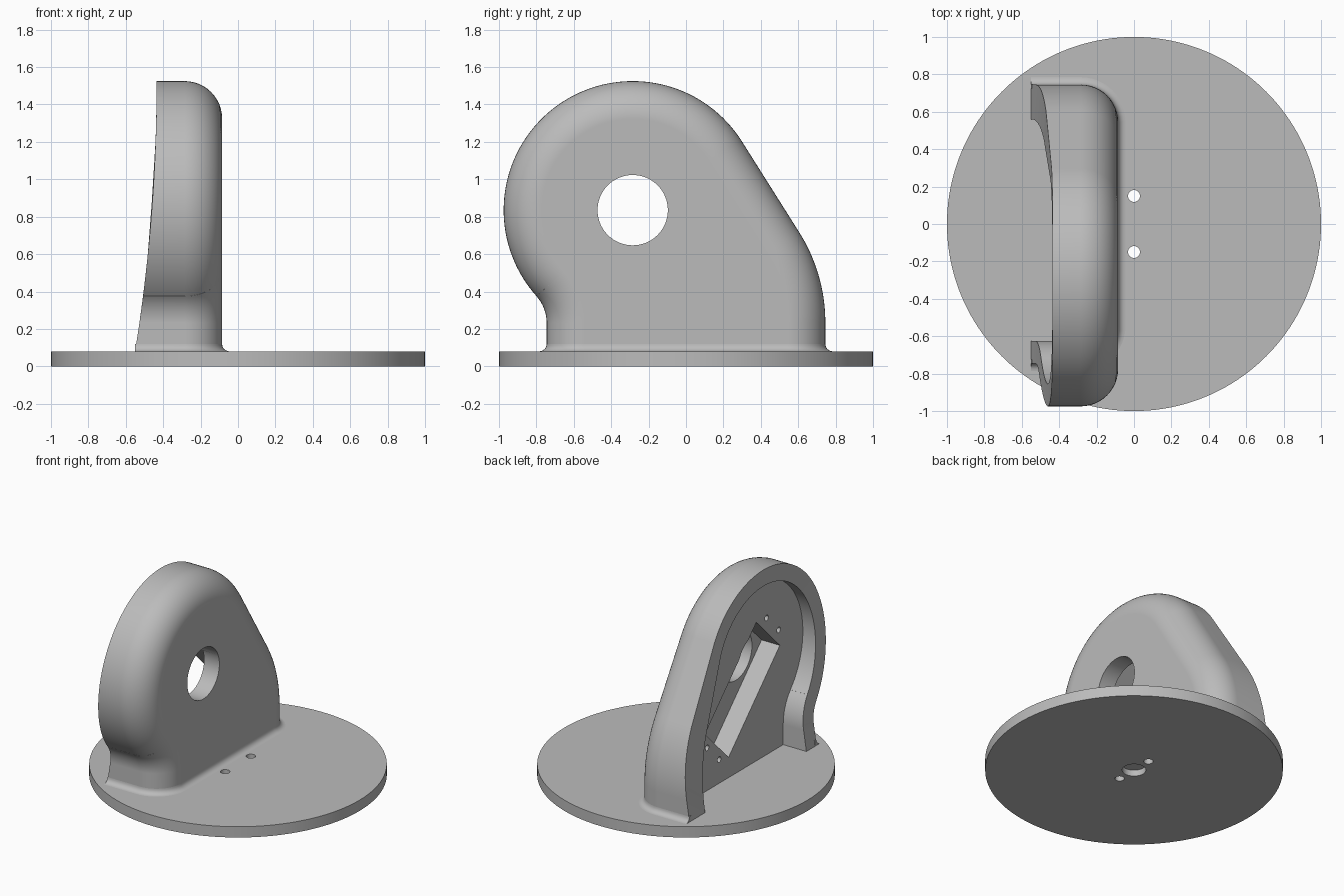
import bpy, bmesh, math
from math import sin, cos, radians, pi
from mathutils import Matrix, Vector

old = bpy.data.objects.get("Cube")
if old:
    bpy.data.objects.remove(old, do_unlink=True)

grey = bpy.data.materials.new("plain grey")
grey.use_nodes = True
colour = (0.5, 0.5, 0.5, 1)
grey.diffuse_color = colour
grey.node_tree.nodes["Principled BSDF"].inputs["Base Color"].default_value = colour

BASE_TOP = 0.08
HUB = (-0.285, 0.835)      # centre of the large round, as (y, z)
HUB_R = 0.69
FACE_X, FLOOR_X, ROUND = -0.085, -0.36, 0.2
HALF = 0.745               # half width of the foot


def make(name, bm):
    bmesh.ops.recalc_face_normals(bm, faces=bm.faces)
    mesh = bpy.data.meshes.new(name)
    bm.to_mesh(mesh)
    bm.free()
    obj = bpy.data.objects.new(name, mesh)
    bpy.context.collection.objects.link(obj)
    mesh.materials.append(grey)
    return obj


def loft(name, rings):
    """Closed solid through rings of equal point count."""
    bm = bmesh.new()
    loops = [[bm.verts.new(p) for p in ring] for ring in rings]
    for a, b in zip(loops, loops[1:]):
        for i in range(len(a)):
            j = (i + 1) % len(a)
            bm.faces.new((a[i], a[j], b[j], b[i]))
    bm.faces.new(loops[0])
    bm.faces.new(loops[-1])
    return make(name, bm)


def cylinder(centre, radius, depth, along_x=False, segments=32):
    bm = bmesh.new()
    turn = Matrix.Rotation(pi / 2, 4, 'Y') if along_x else Matrix()
    bmesh.ops.create_cone(bm, cap_ends=True, segments=segments, radius1=radius,
                          radius2=radius, depth=depth,
                          matrix=Matrix.Translation(centre) @ turn)
    return make("cutter", bm)


def activate(obj):
    bpy.ops.object.select_all(action='DESELECT')
    obj.select_set(True)
    bpy.context.view_layer.objects.active = obj


def cut(obj, cutter):
    activate(obj)
    mod = obj.modifiers.new("cut", 'BOOLEAN')
    mod.operation, mod.solver, mod.object = 'DIFFERENCE', 'EXACT', cutter
    bpy.ops.object.modifier_apply(modifier=mod.name)
    bpy.data.objects.remove(cutter, do_unlink=True)


def finish(obj):
    activate(obj)
    bpy.ops.object.shade_smooth_by_angle(angle=radians(30))
    mod = obj.modifiers.new("even shading", 'WEIGHTED_NORMAL')
    mod.keep_sharp = True
    bpy.ops.object.modifier_apply(modifier=mod.name)


def arc(centre, radius, start, end, steps):
    angles = [radians(start + (end - start) * i / steps) for i in range(steps + 1)]
    return [(centre[0] + radius * cos(a), centre[1] + radius * sin(a)) for a in angles]


def outline(inset, bottom, tangent, side_centre, side_r):
    """Side outline: neck, concave fillet, large round, slope, convex side."""
    neck, neck_angle = 0.214, 41.8
    pts = arc((-HALF - neck, 0.232), neck + inset, 0, neck_angle, 10)
    pts += arc(HUB, HUB_R - inset, 180 + neck_angle, tangent, 72)
    pts += arc(side_centre, side_r, tangent, 0, 16)
    return [(pts[0][0], bottom)] + pts + [(pts[-1][0], bottom)]


def outer(inset):
    return outline(inset, 0.04, 32.7, (HALF - 0.9, 0.235), 0.9 - inset)


def back_x(z):
    return -0.435 - 0.115 * ((1.525 - z) / 1.445) ** 2


# Base disc with two through holes and a blind centre hole underneath
base = cylinder((0, 0, BASE_TOP / 2), 1, BASE_TOP, segments=160)
base.name = "base_disc"
for y in (-0.15, 0.15):
    cut(base, cylinder((0, y, 0.04), 0.032, 0.3))
cut(base, cylinder((0, 0, 0), 0.08, 0.09))
finish(base)

# Housing: cavity floor, cavity wall, curved rim, outer wall, rounded front edge
inner = outline(0.12, 0.06, 24.7, (-0.64, 0.1), 1.2)
rings = [[(FLOOR_X, y, z) for y, z in inner],
         [(back_x(z), y, z) for y, z in inner],
         [(back_x(z), y, z) for y, z in outer(0)]]
for i in range(13):
    a = pi / 2 * i / 12
    x = FACE_X - ROUND + ROUND * sin(a)
    rings.append([(x, y, z) for y, z in outer(ROUND * (1 - cos(a)))])
housing = loft("housing", rings)

# Slanted rectangular pocket, with the round shaft hole and four screw holes
cut(housing, cylinder((-0.2, *HUB), 0.188, 1, True, 64))
along = Vector((0, -1, 1)).normalized()
across = Vector((0, 1, 1)).normalized()
hub = Vector((0, *HUB)) - across * 0.02
bm = bmesh.new()
frame = Matrix((Vector((1, 0, 0)), across, along)).transposed().to_4x4()
spot = Vector((FLOOR_X, 0, 0)) + hub - along * 0.215
bmesh.ops.create_cube(bm, size=1, matrix=Matrix.Translation(spot) @ frame
                      @ Matrix.Diagonal((0.3, 0.39, 0.85, 1)))
cut(housing, make("cutter", bm))
for s in (0.285, -0.70):
    for t in (-0.1, 0.1):
        p = hub + along * s + across * t
        cut(housing, cylinder((FLOOR_X, p.y, p.z), 0.021, 0.24, True, 20))
finish(housing)

# Small fillet where the housing meets the disc
FILLET = 0.04
half_path = [(-0.55, HALF, 0, 1)]
for i in range(13):
    a = pi / 2 * (1 - i / 12)
    half_path.append((FACE_X - ROUND + ROUND * cos(a),
                      HALF - ROUND + ROUND * sin(a), cos(a), sin(a)))
path = half_path + [(x, -y, nx, -ny) for x, y, nx, ny in reversed(half_path)]
section = [(FILLET * (1 - sin(a)), BASE_TOP + FILLET * (1 - cos(a)))
           for a in [pi / 2 * i / 6 for i in range(7)]]
section += [(-0.02, BASE_TOP + FILLET), (-0.02, 0.06), (FILLET, 0.06)]
foot = loft("foot_fillet", [[(x + nx * o, y + ny * o, z) for o, z in section]
                            for x, y, nx, ny in path])
finish(foot)
